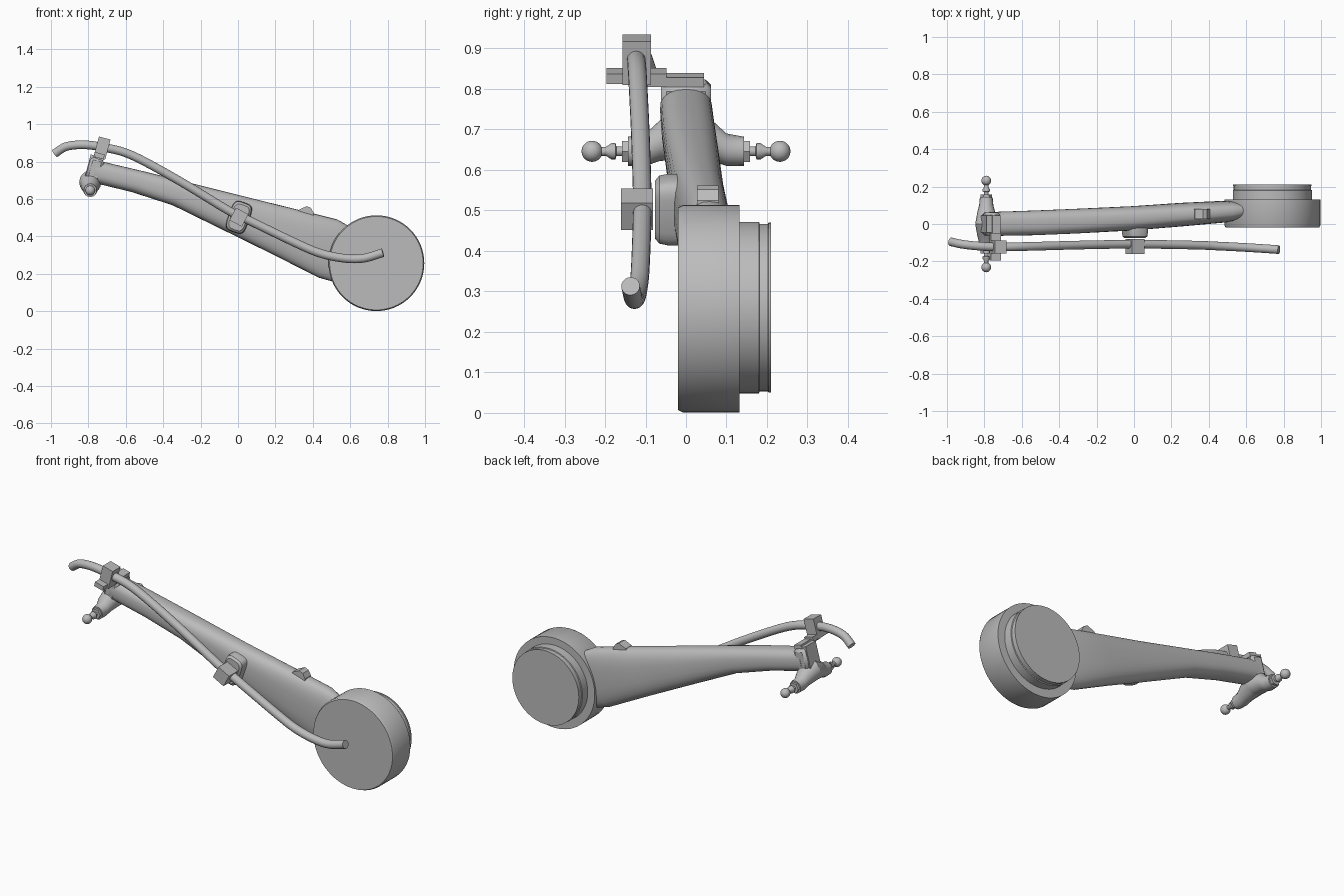
import bpy, bmesh, math
from mathutils import Vector, Matrix

cube = bpy.data.objects.get("Cube")
if cube:
    bpy.data.objects.remove(cube, do_unlink=True)

grey = bpy.data.materials.new("plain_grey")
grey.use_nodes = True
colour = (0.5, 0.5, 0.5, 1)
grey.diffuse_color = colour
grey.node_tree.nodes["Principled BSDF"].inputs["Base Color"].default_value = colour


def finish(name, bm, smooth=True, bevel=0, segments=2):
    bmesh.ops.recalc_face_normals(bm, faces=bm.faces[:])
    mesh = bpy.data.meshes.new(name)
    bm.to_mesh(mesh)
    bm.free()
    mesh.materials.append(grey)
    ob = bpy.data.objects.new(name, mesh)
    bpy.context.collection.objects.link(ob)
    if bevel:
        mod = ob.modifiers.new("bevel", "BEVEL")
        mod.width, mod.segments = bevel, segments
    if smooth:
        bpy.ops.object.select_all(action="DESELECT")
        ob.select_set(True)
        bpy.context.view_layer.objects.active = ob
        bpy.ops.object.shade_smooth_by_angle(angle=math.radians(35))
    return ob


def loft(name, rings, **options):
    """Skin equal-length rings of points and cap both ends."""
    bm = bmesh.new()
    loops = [[bm.verts.new(p) for p in ring] for ring in rings]
    n = len(loops[0])
    for a, b in zip(loops, loops[1:]):
        for i in range(n):
            j = (i + 1) % n
            bm.faces.new((a[i], a[j], b[j], b[i]))
    bm.faces.new(loops[0])
    bm.faces.new(loops[-1])
    return finish(name, bm, **options)


def turned(name, profile, x, z, sides=32, **options):
    """Turned part along y: profile is (y, radius)."""
    turns = [2 * math.pi * i / sides for i in range(sides)]
    return loft(name, [[(x + r * math.cos(t), y, z + r * math.sin(t)) for t in turns]
                       for y, r in profile], **options)


def block(name, centre, size, tilt=0, **options):
    bm = bmesh.new()
    m = (Matrix.Translation(centre) @ Matrix.Rotation(math.radians(tilt), 4, "Y")
         @ Matrix.Diagonal((*size, 1)))
    bmesh.ops.create_cube(bm, size=1, matrix=m)
    return finish(name, bm, **options)


def tube(name, points, radius, sides=20, steps=6):
    """Round tube through smoothed points."""
    pts = [Vector(p) for p in points]
    ext = [2 * pts[0] - pts[1]] + pts + [2 * pts[-1] - pts[-2]]
    path = []
    for a, b, c, d in zip(ext, ext[1:], ext[2:], ext[3:]):
        for k in range(steps):
            t = k / steps
            path.append(0.5 * (2 * b + (c - a) * t + (2 * a - 5 * b + 4 * c - d) * t * t
                               + (3 * b - 3 * c + d - a) * t ** 3))
    path.append(pts[-1])
    rings = []
    for i, p in enumerate(path):
        along = (path[min(i + 1, len(path) - 1)] - path[max(i - 1, 0)]).normalized()
        u = along.cross(Vector((0, 1, 0))).normalized()
        v = along.cross(u)
        turns = [2 * math.pi * s / sides for s in range(sides)]
        rings.append([p + radius * (u * math.cos(t) + v * math.sin(t)) for t in turns])
    return loft(name, rings)


# Drum at the low end, with its smaller back disc
turned("drum", [(-0.02, 0.25), (-0.008, 0.256), (0.132, 0.256)], 0.74, 0.257, 64)
turned("drum_back_disc", [(0.13, 0.212), (0.18, 0.212), (0.182, 0.207),
                          (0.202, 0.207), (0.204, 0.21), (0.21, 0.21)], 0.74, 0.26, 64)

# Tapering arm: top x, top z, bottom x, bottom z, middle y, half width
stations = [
    (-0.75, 0.806, -0.785, 0.69, 0, 0.064),
    (-0.5, 0.747, -0.57, 0.638, 0.006, 0.066),
    (-0.28, 0.692, -0.35, 0.567, 0.015, 0.066),
    (0.02, 0.617, -0.05, 0.42, 0.03, 0.065),
    (0.3, 0.548, 0.2, 0.297, 0.05, 0.063),
    (0.53, 0.491, 0.43, 0.18, 0.066, 0.058),
    (0.585, 0.46, 0.52, 0.155, 0.07, 0.046),
]
rings = []
for tx, tz, bx, bz, y, w in stations:
    top, low = Vector((tx, y, tz)), Vector((bx, y, bz))
    ring = []
    for i in range(32):
        t = 2 * math.pi * i / 32
        c, s = math.cos(t), math.sin(t)
        side = math.copysign(abs(c) ** 0.75, c) * w
        up = math.copysign(abs(s) ** 0.75, s)
        ring.append((top + low) / 2 + (top - low) / 2 * up + Vector((0, side, 0)))
    rings.append(ring)
loft("arm", rings)

# Head block closing the high end
block("arm_head", (-0.765, 0, 0.757), (0.075, 0.124, 0.125), 15, bevel=0.014, segments=1)
block("head_cap", (-0.772, 0, 0.768), (0.066, 0.09, 0.128), 15, smooth=False)

# Mirrored ball pegs and their tapered mounts
for name, side in (("left", 1), ("right", -1)):
    mount = []
    for y, z, r in ((0, 0.69, 0.062), (0.065, 0.672, 0.05),
                    (0.1, 0.65, 0.04), (0.143, 0.646, 0.036)):
        mount.append([(-0.79 + r * 0.95 * math.cos(i * math.pi / 8), side * y,
                       z + r * math.sin(i * math.pi / 8)) for i in range(16)])
    loft(name + "_peg_mount", mount)
    turned(name + "_peg_nut", [(side * 0.14, 0.03), (side * 0.158, 0.03)],
           -0.79, 0.646, 6, smooth=False)
    turned(name + "_peg_stem", [(side * y, r) for y, r in (
        (0.155, 0.012), (0.172, 0.012), (0.174, 0.02), (0.184, 0.02),
        (0.198, 0.011), (0.22, 0.011))], -0.79, 0.646, 16)
    bm = bmesh.new()
    bmesh.ops.create_uvsphere(bm, u_segments=24, v_segments=14, radius=0.026,
                              matrix=Matrix.Translation((-0.79, side * 0.232, 0.646)))
    finish(name + "_peg_ball", bm)

# Long curved bar along the front
tube("curved_bar", [
    (-0.98, -0.095, 0.843), (-0.92, -0.108, 0.88), (-0.83, -0.118, 0.89),
    (-0.73, -0.123, 0.878), (-0.57, -0.12, 0.835), (-0.31, -0.113, 0.695),
    (-0.05, -0.108, 0.538), (0.06, -0.108, 0.485), (0.33, -0.113, 0.355),
    (0.45, -0.118, 0.307), (0.57, -0.124, 0.283), (0.67, -0.13, 0.283),
    (0.775, -0.137, 0.313)], 0.023)

# Upper clamp with its flange reaching to the arm head
block("upper_clamp", (-0.727, -0.122, 0.872), (0.064, 0.07, 0.112), 15, smooth=False)
block("upper_flange", (-0.742, -0.122, 0.832), (0.055, 0.148, 0.026), 15, smooth=False)
block("upper_flange_arm", (-0.738, -0.04, 0.822), (0.045, 0.17, 0.024), 15, smooth=False)

# Middle clamp with its rounded foot on the arm
block("middle_clamp", (0.005, -0.121, 0.503), (0.075, 0.08, 0.075), 28, smooth=False)
foot = []
for y, w, h in ((0, 0.056, 0.085), (-0.045, 0.056, 0.085),
                (-0.066, 0.053, 0.081), (-0.076, 0.043, 0.07)):
    spin = Matrix.Rotation(math.radians(20), 3, "Y")
    ring = []
    for i in range(24):
        c, s = math.cos(i * math.pi / 12), math.sin(i * math.pi / 12)
        p = Vector((math.copysign(abs(c) ** 0.5, c) * w, y,
                    math.copysign(abs(s) ** 0.5, s) * h))
        ring.append(spin @ p + Vector((0.005, 0, 0.502)))
    foot.append(ring)
loft("middle_clamp_foot", foot)

# Small wedge stop on top of the arm
wedge = [(0.315, 0.52), (0.325, 0.543), (0.368, 0.562), (0.39, 0.552),
         (0.405, 0.525), (0.4, 0.49)]
loft("wedge_stop", [[(x, y, z) for x, z in wedge] for y in (0.027, 0.08)], smooth=False)
